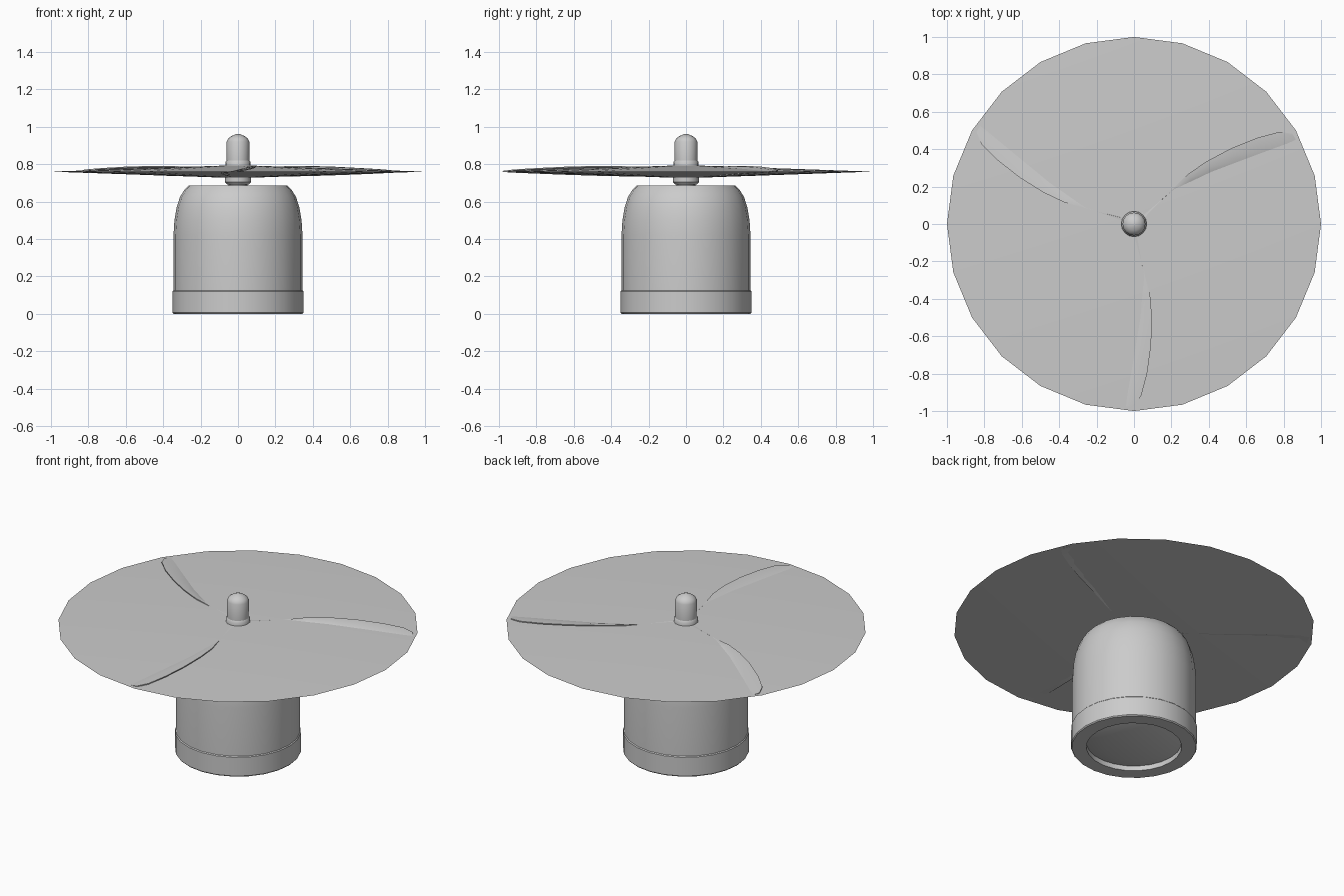
import bpy, bmesh, math
from mathutils import Vector

if "Cube" in bpy.data.objects:
    bpy.data.objects.remove(bpy.data.objects["Cube"], do_unlink=True)

grey = bpy.data.materials.new("plain_grey")
grey.use_nodes = True
grey.diffuse_color = (0.6, 0.6, 0.6, 1)
grey.node_tree.nodes["Principled BSDF"].inputs["Base Color"].default_value = (0.6, 0.6, 0.6, 1)


def finish(name, bm, angle):
    bmesh.ops.recalc_face_normals(bm, faces=bm.faces)
    mesh = bpy.data.meshes.new(name)
    bm.to_mesh(mesh)
    bm.free()
    mesh.materials.append(grey)
    obj = bpy.data.objects.new(name, mesh)
    bpy.context.collection.objects.link(obj)
    bpy.ops.object.select_all(action="DESELECT")
    obj.select_set(True)
    bpy.context.view_layer.objects.active = obj
    bpy.ops.object.shade_smooth_by_angle(angle=math.radians(angle))
    return obj


def lathe(name, profile, sides, angle=35):
    """Spin a (radius, height) profile round the z axis."""
    bm = bmesh.new()
    verts = [bm.verts.new((r, 0, z)) for r, z in profile]
    edges = [bm.edges.new(pair) for pair in zip(verts, verts[1:])]
    bmesh.ops.spin(bm, geom=verts + edges, cent=(0, 0, 0), axis=(0, 0, 1),
                   angle=math.tau, steps=sides, use_merge=True)
    bmesh.ops.remove_doubles(bm, verts=bm.verts, dist=1e-5)
    return finish(name, bm, angle)


# Motor housing with rounded shoulder and recessed base
lathe("motor_housing", [
    (0, 0.005), (0.17, 0.005), (0.265, 0.03), (0.265, 0), (0.345, 0), (0.35, 0.006),
    (0.35, 0.12), (0.345, 0.125), (0.345, 0.42), (0.34, 0.5), (0.328, 0.57),
    (0.31, 0.625), (0.285, 0.665), (0.265, 0.685), (0, 0.685)], 24)

# Thin lens-shaped rotor disc
RIM, SLOPE = 0.76, 0.035
lathe("rotor_disc", [(0, RIM + SLOPE), (1, RIM), (0, RIM - SLOPE)], 24, 2.5)

# Shaft, lower and upper collars, and rounded spinner
lathe("shaft", [(0, 0.68), (0.05, 0.68), (0.05, 0.8), (0, 0.8)], 16)
lathe("lower_collar", [(0, 0.692), (0.058, 0.692), (0.07, 0.705), (0.07, 0.73), (0, 0.73)], 16)
lathe("upper_collar", [(0, 0.785), (0.068, 0.785), (0.068, 0.81), (0.06, 0.822), (0, 0.822)], 16)
lathe("spinner", [(0, 0.8), (0.061, 0.82), (0.061, 0.92), (0.052, 0.938),
                  (0.035, 0.95), (0.012, 0.96), (0, 0.96)], 16, 45)


# Curved pitched blades: radius, high-edge x, mid x, low-edge x, lift
STATIONS = [(0.06, 0.03, 0.0, -0.03, 0.0), (0.2, 0.045, 0.04, -0.02, -0.003),
            (0.28, 0.06, 0.055, -0.04, 0.002), (0.38, 0.086, 0.045, -0.05, 0.009),
            (0.5, 0.096, 0.035, -0.06, 0.013), (0.65, 0.091, 0.01, -0.08, 0.014),
            (0.8, 0.07, -0.015, -0.09, 0.012), (0.92, 0.038, -0.035, -0.09, 0.009),
            (0.975, -0.005, -0.04, -0.075, 0.004)]


def blade(name, turn):
    bm = bmesh.new()
    rows = []
    for r, high, mid, low, lift in STATIONS:
        cone = SLOPE * (1 - r)
        top = RIM + cone
        section = [(high, top + lift), ((high + mid) / 2, top + lift * 0.75),
                   (mid, top), (low, RIM - cone - lift * 0.3),
                   (high, top + lift - 0.006)]
        rows.append([bm.verts.new((x, -r, z)) for x, z in section])
    count = len(rows[0])
    for a, b in zip(rows, rows[1:]):
        for i in range(count):
            j = (i + 1) % count
            bm.faces.new((a[i], a[j], b[j], b[i]))
    bm.faces.new(rows[0])
    bm.faces.new(rows[-1])
    obj = finish(name, bm, 40)
    obj.rotation_euler.z = turn


for number in range(3):
    blade(f"blade_{number + 1}", number * math.tau / 3)
